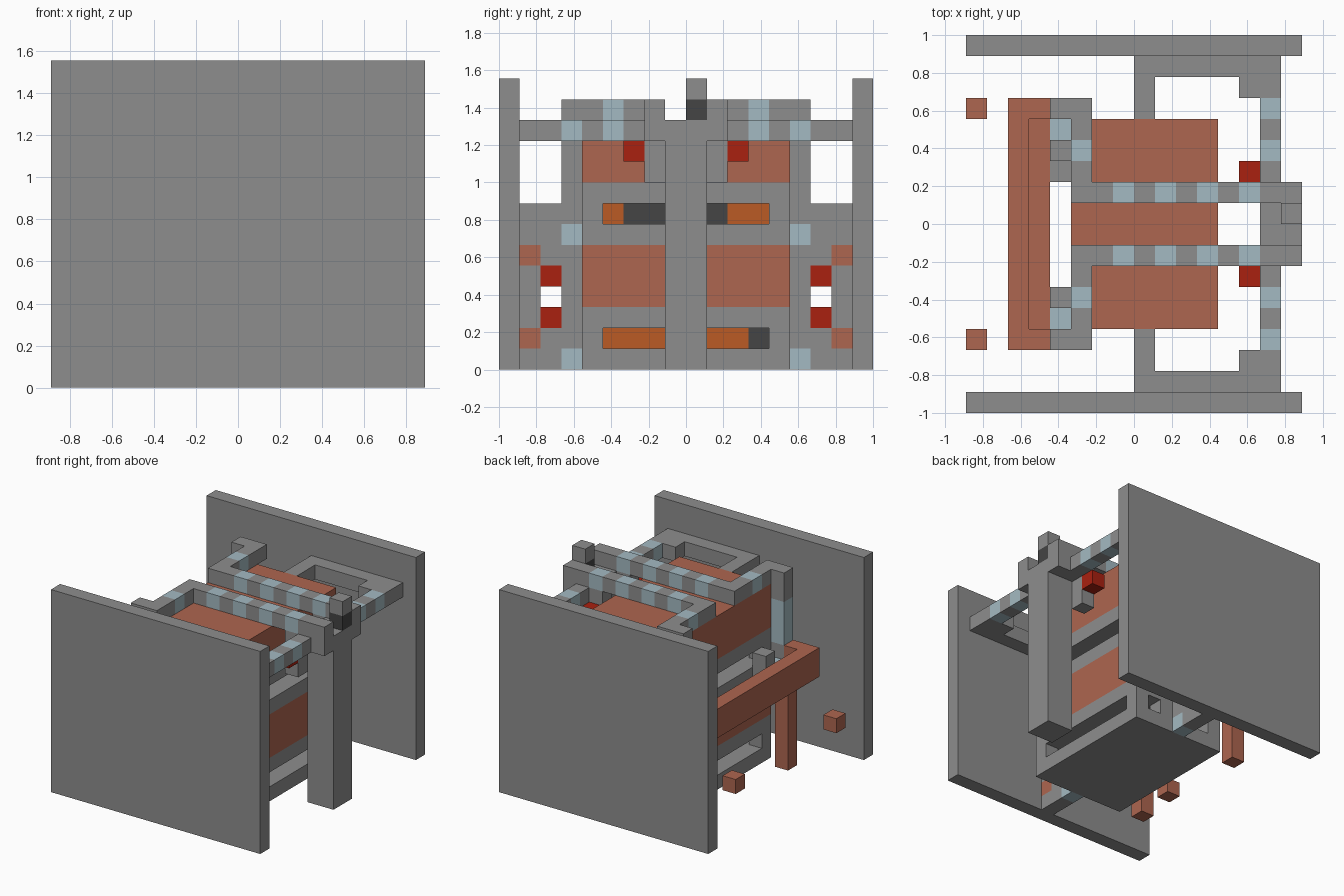
import bpy, bmesh

UNIT = 1 / 9   # everything is laid out on a block grid

if "Cube" in bpy.data.objects:
    bpy.data.objects.remove(bpy.data.objects["Cube"], do_unlink=True)


def material(name, rgb):
    mat = bpy.data.materials.new(name)
    mat.use_nodes = True
    mat.diffuse_color = (*rgb, 1)
    mat.node_tree.nodes["Principled BSDF"].inputs["Base Color"].default_value = (*rgb, 1)
    return mat


PALETTE = {
    "gray": material("stone gray", (.27, .27, .27)),
    "clay": material("terracotta", (.42, .132, .08)),
    "blue": material("pale blue", (.37, .49, .54)),
    "red": material("red", (.40, .015, .005)),
    "orange": material("orange", (.50, .105, .018)),
    "dark": material("charcoal", (.058, .058, .058)),
}
SLOTS = list(PALETTE)


def part(name, blocks):
    """One object made of blocks: (colour, (x0, x1), (y0, y1), (z0, z1))."""
    bm = bmesh.new()
    used = [c for c in SLOTS if any(b[0] == c for b in blocks)]
    for colour, *spans in blocks:
        verts = bmesh.ops.create_cube(bm, size=1)["verts"]
        for v in verts:
            v.co = [(a + b) / 2 * UNIT + c * (b - a) * UNIT
                    for c, (a, b) in zip(v.co, spans)]
        for face in {f for v in verts for f in v.link_faces}:
            face.material_index = used.index(colour)
    mesh = bpy.data.meshes.new(name)
    bm.to_mesh(mesh)
    bm.free()
    for c in used:
        mesh.materials.append(PALETTE[c])
    bpy.context.collection.objects.link(bpy.data.objects.new(name, mesh))


def pair(name, blocks):
    """The part at +y and its mirror at -y."""
    part("back_" + name, blocks)
    part("front_" + name, [(c, x, (-y[1], -y[0]), z) for c, x, y, z in blocks])


def run(axis, start, colours, x, y, z):
    """Blocks along one axis; colours is a list of (colour, length)."""
    blocks = []
    for colour, length in colours:
        spans = [x, y, z]
        spans[axis] = (start, start + length)
        blocks.append((colour, *spans))
        start += length
    return blocks


# Large side plates
pair("side_plate", [("gray", (-8, 8), (8, 9), (0, 14))])

# Layered body
body_x, body_y = (-3, 4), (-5, 5)
part("body_base", [("gray", body_x, body_y, (0, 1))])
part("body_core", run(2, 2, [("gray", 1), ("clay", 3), ("gray", 1)], body_x, body_y, None))
part("body_upper", run(2, 8, [("gray", 1), ("clay", 3)], body_x, body_y, None))

# Slot layers: pierced side walls and a glowing row inside
for name, z in (("lower", 1), ("upper", 7)):
    pair(name + "_slot_wall", [("gray", x, (4, 5), (z, z + 1))
                               for x in ((-3, -2), (-1, 2), (3, 4))])
part("lower_fire_row", run(1, -4, [("orange", 7), ("dark", 1)], (0, 1), None, (1, 2)))
part("upper_fire_row", run(1, -4, [("orange", 1), ("dark", 5), ("orange", 2)],
                           (0, 1), None, (7, 8)))

# Column with its brackets and top post
part("column", [("gray", (6, 8), (-1, 1), (0, 12))])
part("column_post", run(2, 12, [("dark", 1), ("gray", 1)], (7, 8), (0, 1), None))
pair("column_bracket", [("gray", (6, 8), (1, 2), (11, 13))])
pair("hanger", [("gray", (5, 6), (1, 2), (9, 12))])
pair("hanger_lamp", [("red", (5, 6), (2, 3), (10, 11))])

# Striped roof beams
stripe = [("blue", 1), ("gray", 1)]
pair("roof_beam", run(0, -2, [("gray", 1)] + stripe * 3 + stripe[:1],
                      None, (1, 2), (12, 13)))
pair("roof_cross_beam", run(1, 1, [("gray", 2), ("blue", 1), ("gray", 2)],
                            (-3, -2), None, (12, 13)))
pair("outer_beam", run(1, 2, stripe[::-1] * 2, (6, 7), None, (11, 12)))

# Open frame reaching to the side plates
rail_z = (11, 12)
pair("outer_frame", [("gray", (0, 7), (7, 8), rail_z),
                     ("gray", (0, 1), (5, 7), rail_z),
                     ("gray", (5, 7), (6, 7), rail_z)])

# Wing walls beside the body, with lamps in their windows
wing_x = (0, 1)
pair("wing_wall",
     run(2, 0, [("blue", 1), ("gray", 5), ("blue", 1), ("gray", 4)], wing_x, (5, 6), None)
     + run(2, 0, [("gray", 2), ("red", 1)], wing_x, (6, 7), None)
     + run(2, 4, [("red", 1), ("gray", 3)], wing_x, (6, 7), None)
     + run(2, 0, [("gray", 1), ("clay", 1), ("gray", 3), ("clay", 1), ("gray", 2)],
           wing_x, (7, 8), None))

# Rear posts holding the roof corners
pair("corner_post", run(2, 6, [("gray", 2), ("blue", 3), ("gray", 2)],
                        (-4, -3), (5, 6), None))

# Terracotta rail, shelf, legs and loose blocks
part("rail", [("clay", (-6, -5), (-6, 6), (6, 8))])
pair("rail_arm", [("clay", (-5, -4), (5, 6), (6, 8))])
part("shelf", [("clay", (-5, -4), (-5, 5), (6, 7))])
pair("rail_leg", [("clay", (-5, -4), (4, 5), (0, 6))])
pair("loose_block", [("clay", (-8, -7), (5, 6), (3, 4))])

# Links between shelf and body
pair("shelf_link", [("blue", (-4, -3), (4, 5), (6, 7)),
                    ("gray", (-4, -3), (3, 4), (6, 8))])
part("shelf_step", [("gray", (-4, -3), (2, 3), (6, 7))])
